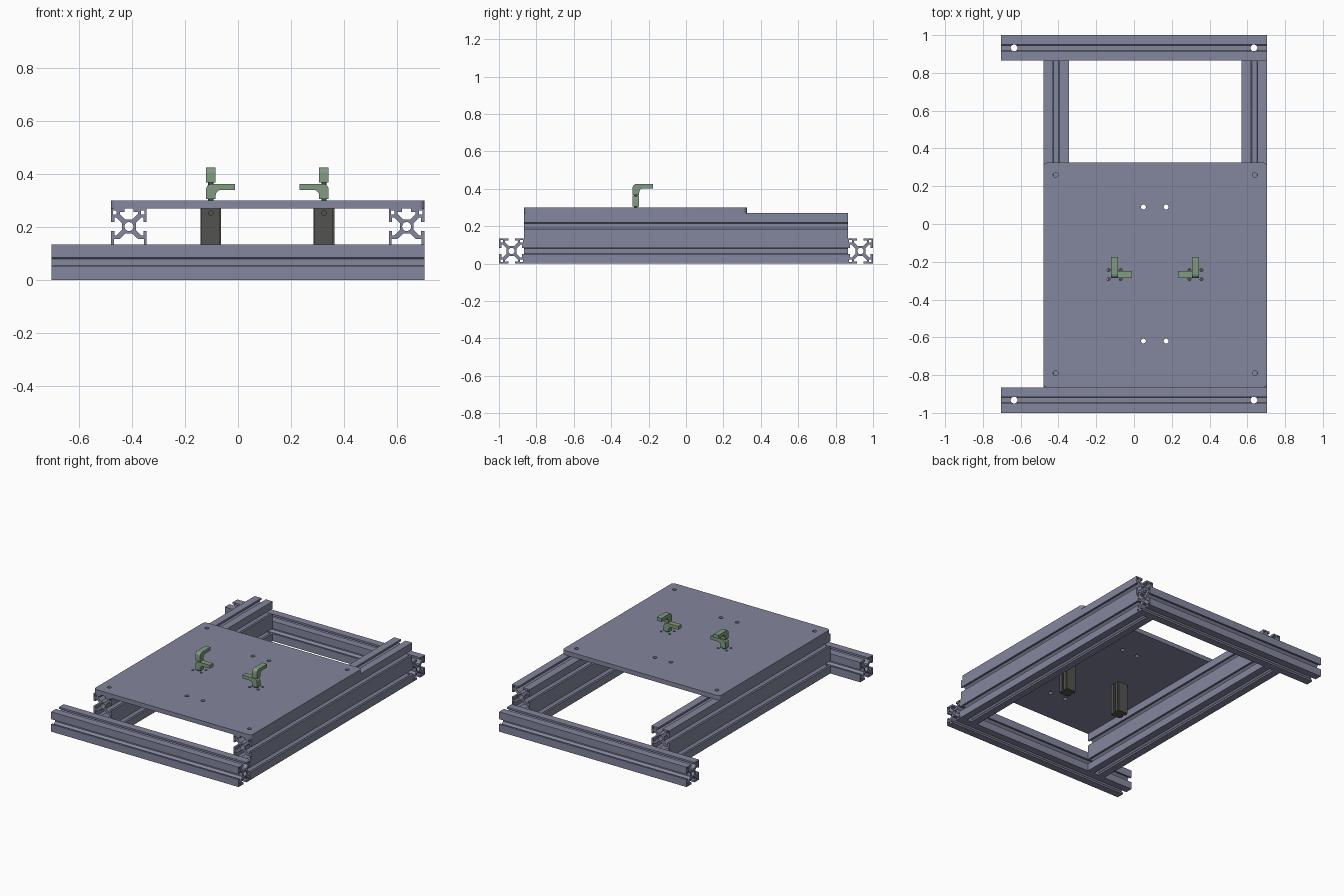
import bpy, bmesh
from math import sin, cos, pi, radians
from mathutils import Vector

cube = bpy.data.objects.get("Cube")
if cube:
    bpy.data.objects.remove(cube, do_unlink=True)


def material(name, rgb):
    m = bpy.data.materials.new(name)
    m.use_nodes = True
    m.diffuse_color = (*rgb, 1)
    m.node_tree.nodes["Principled BSDF"].inputs["Base Color"].default_value = (*rgb, 1)
    return m


SLATE = material("slate aluminium", (0.23, 0.24, 0.34))
GREEN = material("sage green", (0.22, 0.33, 0.22))
DARK = material("dark grey", (0.085, 0.085, 0.08))


def circle(x, y, r, n=24):
    return [(x + r * cos(2 * pi * i / n), y + r * sin(2 * pi * i / n)) for i in range(n)]


def mirror4(q):
    """Repeat a quadrant outline in all four quadrants."""
    left = [(-x, y) for x, y in reversed(q)]
    top = q + left
    return top + [(-x, -y) for x, y in top]


def box_loop(x0, y0, x1, y1):
    return [(x0, y0), (x1, y0), (x1, y1), (x0, y1)]


def extrude(name, loops, length, loc, rot, mat):
    """Solid from an outline and its holes, centred along the extrusion."""
    bm = bmesh.new()
    edges = []
    for loop in loops:
        vs = [bm.verts.new((x, y, -length / 2)) for x, y in loop]
        edges += [bm.edges.new((vs[i - 1], vs[i])) for i in range(len(vs))]
    bmesh.ops.triangle_fill(bm, edges=edges, use_beauty=True)
    out = bmesh.ops.extrude_face_region(bm, geom=bm.faces[:])["geom"]
    bmesh.ops.translate(bm, vec=Vector((0, 0, length)),
                        verts=[v for v in out if isinstance(v, bmesh.types.BMVert)])
    bmesh.ops.recalc_face_normals(bm, faces=bm.faces[:])
    me = bpy.data.meshes.new(name)
    bm.to_mesh(me)
    bm.free()
    me.materials.append(mat)
    ob = bpy.data.objects.new(name, me)
    bpy.context.collection.objects.link(ob)
    ob.location = loc
    ob.rotation_euler = [radians(a) for a in rot]
    return ob


def drill(ob, loc, r, depth, rot=(0, 0, 0)):
    """Cut a round hole with a hidden cutter."""
    cutter = extrude(ob.name + "_hole_cutter", [circle(0, 0, r)], depth, loc, rot, ob.data.materials[0])
    cutter.hide_render = True
    cutter.hide_set(True)
    mod = ob.modifiers.new("hole", 'BOOLEAN')
    mod.object = cutter
    mod.operation = 'DIFFERENCE'
    mod.solver = 'EXACT'


def smooth(ob):
    bpy.ops.object.select_all(action='DESELECT')
    ob.select_set(True)
    bpy.context.view_layer.objects.active = ob
    bpy.ops.object.shade_smooth_by_angle(angle=radians(30))


# Slotted rail section: half of one slot, then mirrored over the diagonal
H = 0.0675
slot = [(0.026, 0.013), (0.047, 0.034), (0.055, 0.034), (0.055, 0.017), (H, 0.017)]
quadrant = slot + [(H, H)] + [(y, x) for x, y in reversed(slot)]
corner = box_loop(0.046, 0.046, 0.060, 0.060)


def flip(loop, sx, sy, dy=0):
    return [(x * sx, y * sy + dy) for x, y in loop]


single = [mirror4(quadrant), circle(0, 0, 0.017)]
single += [flip(corner, sx, sy) for sx in (1, -1) for sy in (1, -1)]

# Double-height section with a hollow chamber in the middle
lower_slot = [(x, -y) for x, y in reversed(slot)]
double = [mirror4([(x, y + H) for x, y in lower_slot + quadrant])]
double.append(mirror4([(0.057, 0.021), (0.034, 0.021), (0.013, 0.041)]))
for s in (1, -1):
    double.append(circle(0, s * H, 0.017))
    double += [flip(flip(corner, sx, 1, H), 1, s) for sx in (1, -1)]

# Cross rails at front and back, with vertical bolt holes
for name, y in (("front_cross_rail", -1 + H), ("back_cross_rail", 1 - H)):
    rail = extrude(name, single, 1.41, (0, y, H), (90, 0, 90), SLATE)
    for x in (-0.635, 0.635):
        drill(rail, (x, y, H), 0.018, 0.3)
    smooth(rail)

# Side rails
for name, x in (("right_side_rail", -0.4125), ("left_side_rail", 0.6375)):
    smooth(extrude(name, double, 1.73, (x, 0, 2 * H), (90, 0, 0), SLATE))

# Top plate with rounded corners and holes
PX, PY, CLAMP_Y = 0.1125, -0.27, -0.268
CLAMPS = (("right", -0.1025, 0), ("left", 0.325, 180))
w, d, r = 0.5925, 0.595, 0.022
arc = [(w - r + r * cos(a * pi / 12), d - r + r * sin(a * pi / 12)) for a in range(7)]
plate = [[(x + PX, y + PY) for x, y in mirror4(arc)]]
plate += [circle(x, y, 0.013) for x in (-0.415, 0.64) for y in (0.26, -0.79)]
plate += [circle(x, y, 0.013) for x in (0.05, 0.17) for y in (0.09, -0.62)]
for _, cx, _ in CLAMPS:
    plate.append(circle(cx, CLAMP_Y, 0.014))
    plate += [circle(cx + sx * 0.032, CLAMP_Y + sy * 0.024, 0.008, 16)
              for sx in (1, -1) for sy in (1, -1)]
smooth(extrude("top_plate", plate, 0.03, (0, 0, 0.285), (0, 0, 0), SLATE))

# Clamp arm outline: upright column bending into a flat finger
inner = [(0.04 - 0.022 * cos(a * pi / 12), 0.013 + 0.022 * sin(a * pi / 12)) for a in range(7)]
outer = [(0.004 - 0.022 * sin(a * pi / 12), 0.036 + 0.022 * cos(a * pi / 12)) for a in range(7)]
arm = [(-0.018, 0), (0.018, 0)] + inner + [(0.092, 0.035), (0.092, 0.058)] + outer

# Grooved cylinder body outline
body = mirror4([(0.030, 0.008), (0.039, 0.008), (0.039, 0.030), (0.035, 0.030), (0.035, 0.039)])

for side, cx, turn in CLAMPS:
    block = extrude(side + "_clamp_cylinder", [body], 0.21, (cx, CLAMP_Y, 0.165), (0, 0, 0), DARK)
    drill(block, (cx, CLAMP_Y - 0.039, 0.253), 0.009, 0.02, (90, 0, 0))
    rod = extrude(side + "_clamp_rod", [circle(0, 0, 0.010)], 0.12,
                  (cx, CLAMP_Y, 0.325), (0, 0, 0), DARK)
    low = extrude(side + "_clamp_lower_arm", [arm], 0.036,
                  (cx, CLAMP_Y, 0.306), (90, 0, turn), GREEN)
    high = extrude(side + "_clamp_upper_arm", [arm], 0.036,
                   (cx, CLAMP_Y, 0.368), (90, 0, 90), GREEN)
    for ob in (block, rod, low, high):
        smooth(ob)
